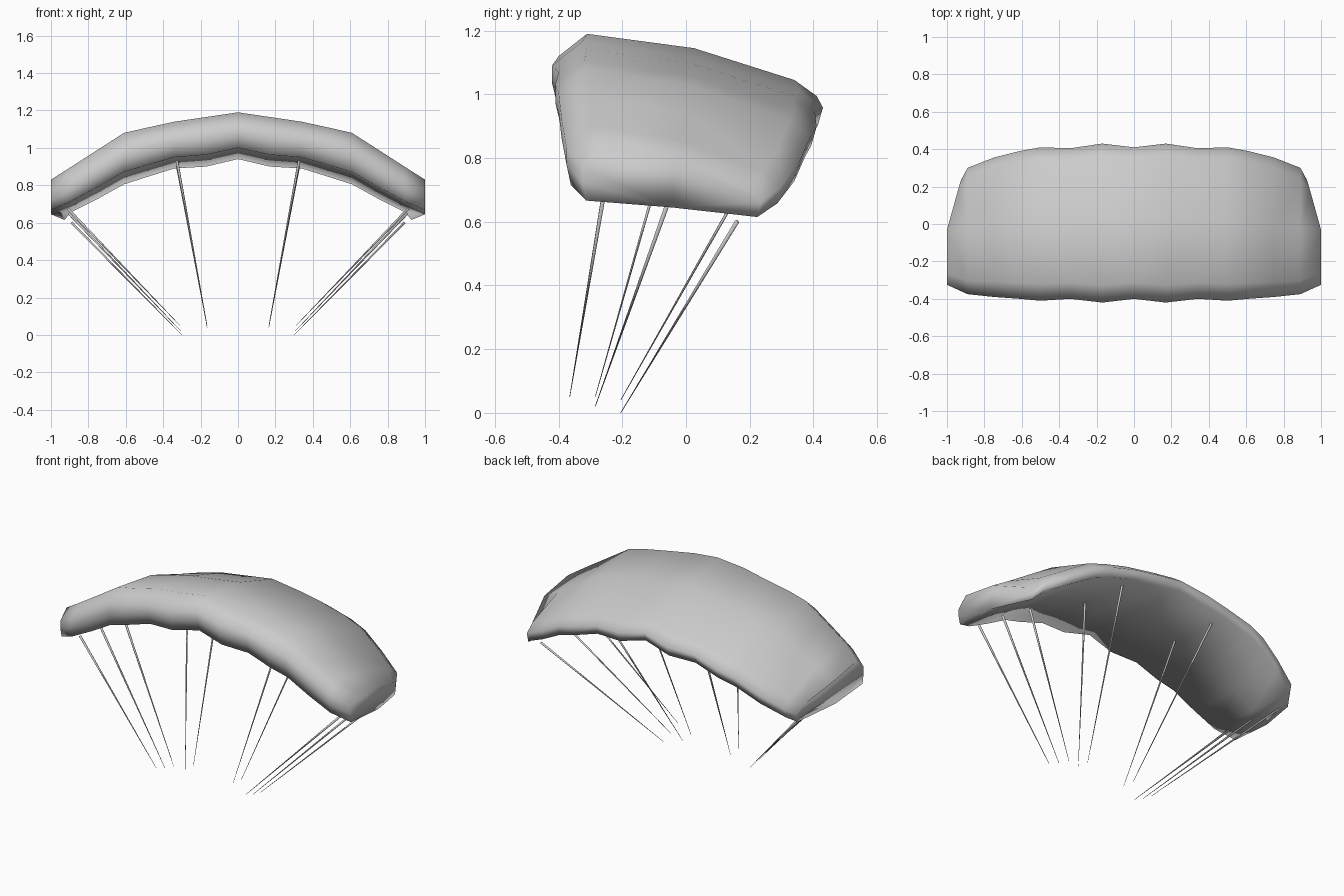
import bpy, bmesh
from mathutils import Vector

cube = bpy.data.objects.get("Cube")
if cube:
    bpy.data.objects.remove(cube)


def material(name, value):
    m = bpy.data.materials.new(name)
    m.use_nodes = True
    m.diffuse_color = (value, value, value, 1)
    m.node_tree.nodes["Principled BSDF"].inputs["Base Color"].default_value = m.diffuse_color
    return m


cloth = material("grey cloth", 0.6)


def finish(name, bm):
    bmesh.ops.recalc_face_normals(bm, faces=bm.faces)
    mesh = bpy.data.meshes.new(name)
    bm.to_mesh(mesh)
    bm.free()
    mesh.materials.append(cloth)
    mesh.shade_smooth()
    obj = bpy.data.objects.new(name, mesh)
    bpy.context.collection.objects.link(obj)
    return obj


# Airfoil rib: position along the chord, drop below the crown
RIB = [(0.02, .19), (0, .125), (0, .07), (.11, 0), (.525, .045),
       (.914, .145), (1, .195), (.98, .25), (.5, .215)]

# Half-span stations: x, nose y, tail y, crown z, drop scale
STATIONS = [(0, -.40, .41, 1.19, 1), (.17, -.42, .43, 1.165, 1.06),
            (.34, -.40, .405, 1.14, 1), (.5, -.41, .41, 1.105, 1.06),
            (.61, -.40, .39, 1.08, 1.1), (.75, -.39, .355, .99, 1.05),
            (.89, -.375, .30, .90, .97), (1, -.325, .235, .83, .86)]

# Canopy: ribs lofted along the arc, closed at the wing tip
bm = bmesh.new()
rings = []
for x, nose, tail, crown, scale in STATIONS:
    ring = []
    for u, drop in RIB:
        sweep = .075 * max(0, u - .55) / .45 if x == 1 else 0
        ring.append(bm.verts.new((x - sweep, nose + u * (tail - nose), crown - drop * scale)))
    rings.append(ring)
n = len(RIB)
for a, b in zip(rings, rings[1:]):
    for i in range(n):
        j = (i + 1) % n
        bm.faces.new((a[i], a[j], b[j], b[i]))
bm.faces.new(rings[-1])
canopy = finish("canopy", bm)
mirror = canopy.modifiers.new("Mirror", 'MIRROR')
mirror.use_clip = True

# Suspension lines: thin tapered cords from canopy to harness
LINES = {
    "outer_front_line": ((.91, -.26, .675), (.31, -.365, .05)),
    "outer_middle_line": ((.905, -.06, .65), (.305, -.285, .02)),
    "outer_rear_line": ((.89, .16, .60), (.30, -.205, 0)),
    "inner_middle_line": ((.33, -.03, .95), (.165, -.285, .05)),
    "inner_rear_line": ((.33, .30, .93), (.165, -.205, .04)),
}
for name, (top, end) in LINES.items():
    for side, label in ((1, "left"), (-1, "right")):
        a, b = (Vector((p[0] * side, p[1], p[2])) for p in (top, end))
        bm = bmesh.new()
        bmesh.ops.create_cone(bm, cap_ends=True, segments=6, radius1=.001,
                              radius2=.007, depth=(a - b).length)
        turn = (a - b).to_track_quat('Z', 'Y').to_matrix().to_4x4()
        turn.translation = (a + b) / 2
        bm.transform(turn)
        finish(label + "_" + name, bm)
